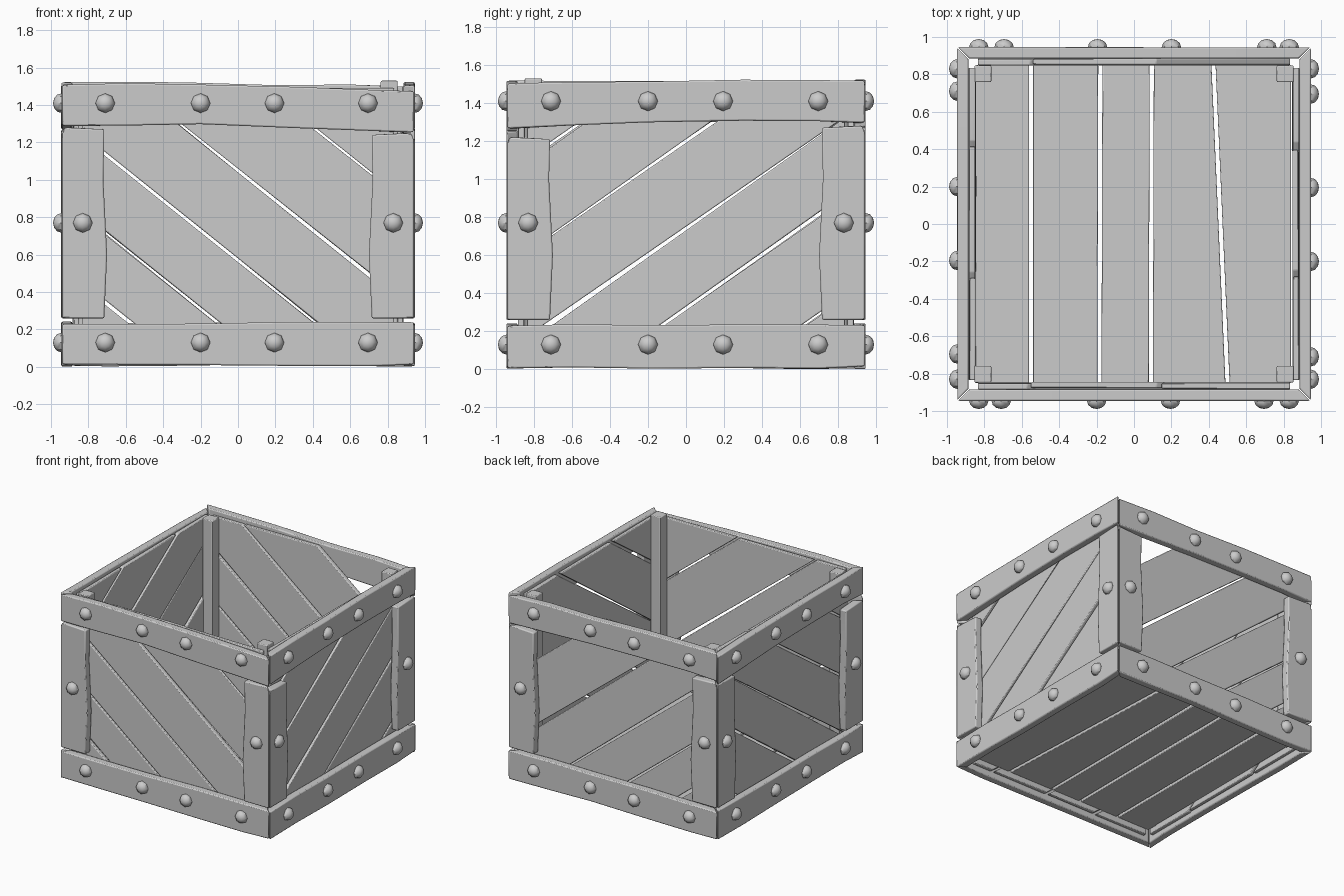
import bpy, bmesh, random
from math import pi, radians
from mathutils import Matrix

random.seed(4)
if "Cube" in bpy.data.objects:
    bpy.data.objects.remove(bpy.data.objects["Cube"])

wood = bpy.data.materials.new("grey_wood")
wood.use_nodes = True
grey = (0.6, 0.6, 0.6, 1)
wood.diffuse_color = grey
wood.node_tree.nodes["Principled BSDF"].inputs["Base Color"].default_value = grey

EDGE, INNER = 0.945, 0.885   # outer and inner faces of the frame
parts = []


def finish(name, bm, matrix, bevel=0.0):
    bmesh.ops.recalc_face_normals(bm, faces=bm.faces)
    mesh = bpy.data.meshes.new(name)
    bm.to_mesh(mesh)
    bm.free()
    mesh.transform(matrix)
    mesh.materials.append(wood)
    ob = bpy.data.objects.new(name, mesh)
    bpy.context.collection.objects.link(ob)
    if bevel:
        mod = ob.modifiers.new("worn_edges", "BEVEL")
        mod.width = bevel
        mod.segments = 2
    parts.append(ob)


def board(name, outline, outer, inner, matrix, mitre=False, bevel=0.008):
    """Board with a (u, z) outline, set between two depths; mitred at crate corners."""
    bm = bmesh.new()

    def ring(depth):
        lim = depth - 0.003 if mitre else 9
        return [bm.verts.new((max(-lim, min(lim, u)), -depth, z)) for u, z in outline]
    a, b = ring(outer), ring(inner)
    bm.faces.new(a)
    bm.faces.new(b[::-1])
    for i in range(len(a)):
        j = (i + 1) % len(a)
        bm.faces.new((a[i], b[i], b[j], a[j]))
    finish(name, bm, matrix, bevel)


def clip(poly, side):
    """Keep the part of a convex polygon where side(point) is positive."""
    out = []
    for p, q in zip(poly, poly[1:] + poly[:1]):
        sp, sq = side(p), side(q)
        if sp >= 0:
            out.append(p)
        if sp * sq < 0:
            t = sp / (sp - sq)
            out.append((p[0] + (q[0] - p[0]) * t, p[1] + (q[1] - p[1]) * t))
    return out


def rivet(name, u, z, matrix):
    bm = bmesh.new()
    bmesh.ops.create_uvsphere(bm, u_segments=8, v_segments=6, radius=0.052)
    place = Matrix.Translation((u, -EDGE, z)) @ Matrix.Rotation(pi / 2, 4, "X")
    bmesh.ops.transform(bm, matrix=place @ Matrix.Diagonal((1, 1, 0.85, 1)), verts=bm.verts)
    finish(name, bm, matrix)


def wobble(points, amount):
    return [(u, z + random.uniform(-amount, amount)) for u, z in points]


STATIONS = (-EDGE, -0.6, -0.2, 0.3, 0.7, EDGE)


def rail(name, tops, bottoms, matrix, amount):
    upper = list(zip(STATIONS, tops))
    lower = list(zip(STATIONS, bottoms))[::-1]
    board(name, wobble(upper + lower, amount), EDGE, INNER, matrix, True)


# Per side: name, plank slope, plank edges, top rail heights, left and right post tops
LONG = (-2, -0.22, 0.15, 0.57, 1.05, 1.6, 4)
SIDE = (-2, -0.2, 0.32, 0.74, 1.2, 1.68, 4)
FALLING = ((1.51, 1.52, 1.51, 1.50, 1.485, 1.475), (1.29, 1.29, 1.30, 1.275, 1.26, 1.25))
LEVEL = ((1.50, 1.51, 1.51, 1.52, 1.52, 1.52), (1.27, 1.28, 1.30, 1.31, 1.305, 1.295))
SIDES = (("front", -0.8, LONG, FALLING, (1.28, 1.25)),
         ("right", 0.7, SIDE, LEVEL, (1.22, 1.28)),
         ("back", 0.8, LONG, LEVEL, (1.26, 1.28)),
         ("left", -0.7, SIDE, LEVEL, (1.27, 1.25)))

for turn, (side, slope, edges, heights, tops) in enumerate(SIDES):
    m = Matrix.Rotation(turn * pi / 2, 4, "Z")

    # Horizontal rails, mitred at the corners
    rail(side + "_top_rail", *heights, m, 0.004)
    rail(side + "_bottom_rail", [0.235] * 6, [0.008] * 6, m, 0.007)

    # Upright corner boards
    for s, top in zip((-1, 1), tops):
        hand = "a" if s < 0 else "b"
        outline = [(s * EDGE, 0.26), (s * 0.715, 0.26), (s * 0.70, 0.6),
                   (s * 0.72, 1.0), (s * 0.715, top - 0.01), (s * 0.93, top),
                   (s * EDGE, top - 0.03)]
        board(f"{side}_upright_{hand}", outline, EDGE, INNER, m, True)
        rivet(f"{side}_upright_rivet_{hand}", s * 0.83, 0.77, m)

    # Rivets along both rails
    for u in (-0.71, -0.2, 0.195, 0.695):
        for z in (0.13, 1.41):
            rivet(side + "_rail_rivet", u, z, m)

    # Diagonal wall planks; the topmost is missing at the back
    panel = [(-0.835, 0.05), (0.835, 0.05), (0.835, 1.49), (-0.835, 1.5)]
    for i, (lo, hi) in enumerate(zip(edges, edges[1:])):
        if side == "back" and i == 5:
            continue
        gap = 0.01
        tilt = random.uniform(-0.012, 0.012)
        poly = clip(panel, lambda p: p[1] - (slope + tilt) * p[0] - lo - gap)
        poly = clip(poly, lambda p: hi - gap - p[1] + (slope + tilt) * p[0])
        if len(poly) > 2:
            shift = random.uniform(0, 0.01)
            board(f"{side}_wall_plank", poly, INNER - shift, 0.853 - shift, m, bevel=0.006)

# Floor planks, running front to back with narrow gaps: (x at front, x at back)
lay_flat = Matrix.Rotation(-pi / 2, 4, "X")
seams = ((-0.86, -0.855), (-0.55, -0.55), (-0.185, -0.18), (0.09, 0.095), (0.5, 0.425), (0.85, 0.85))
for (f0, b0), (f1, b1) in zip(seams, seams[1:]):
    g = 0.011
    outline = [(f0 + g, -0.85), (f1 - g, -0.85), (b1 - g, 0.85), (b0 + g, 0.85)]
    bm_matrix = Matrix(((1, 0, 0, 0), (0, 0, 1, 0), (0, -1, 0, 0), (0, 0, 0, 1)))
    board("floor_plank", outline, 0.13, 0.09, bm_matrix, bevel=0.005)

# Square posts inside the four corners
for sx in (-1, 1):
    for sy in (-1, 1):
        bm = bmesh.new()
        top = 1.53 if (sx, sy) == (1, -1) else 1.5
        bmesh.ops.create_cube(bm, size=1)
        place = Matrix.Translation((sx * 0.808, sy * 0.803, (top + 0.09) / 2))
        bmesh.ops.transform(bm, matrix=place @ Matrix.Diagonal((0.09, 0.09, top - 0.09, 1)),
                            verts=bm.verts)
        finish("inner_corner_post", bm, Matrix.Identity(4), 0.006)

# Soft shading with crisp edges
bpy.ops.object.select_all(action="DESELECT")
for ob in parts:
    ob.select_set(True)
bpy.context.view_layer.objects.active = parts[0]
bpy.ops.object.shade_smooth_by_angle(angle=radians(35))
